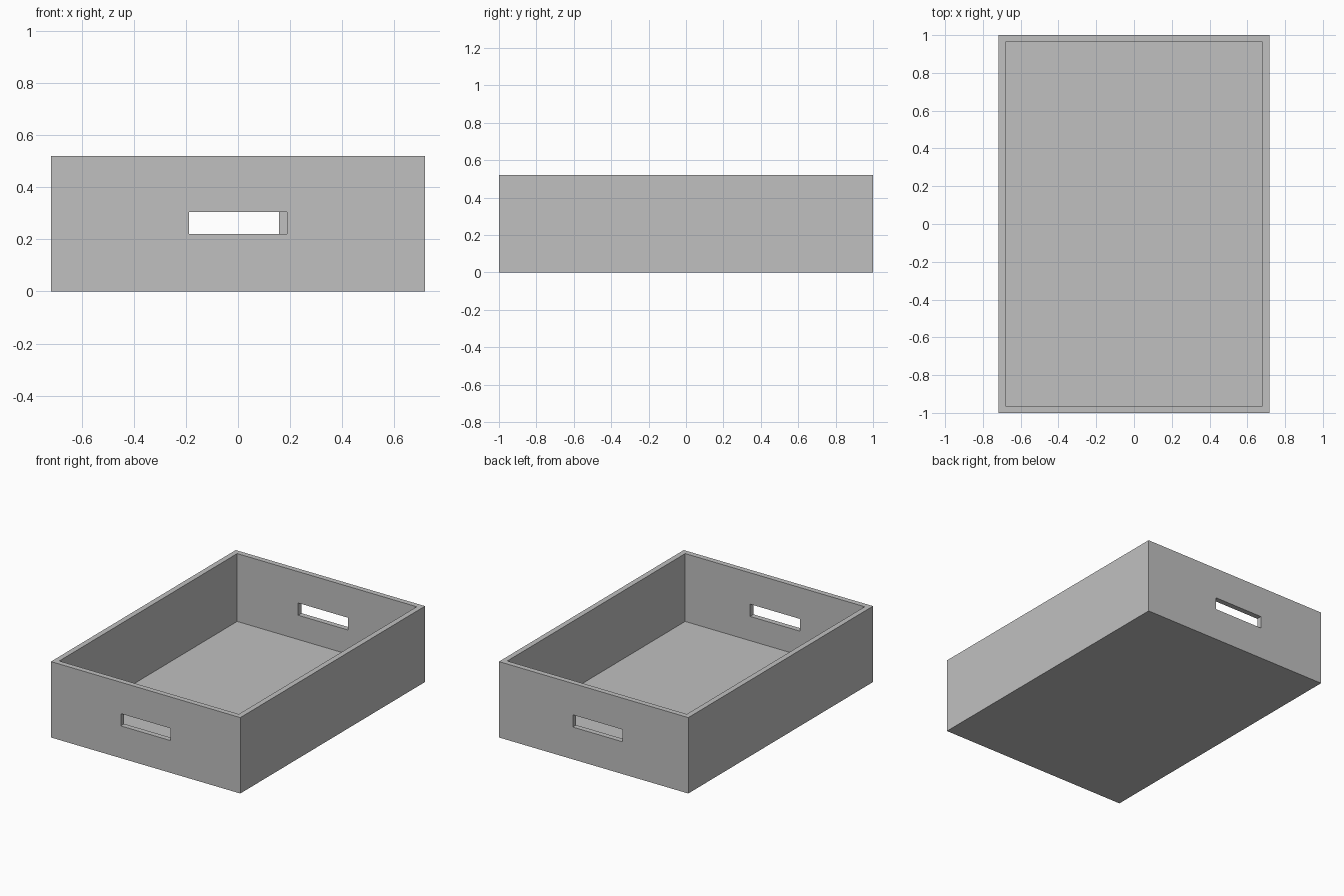
import bpy

W, L, H = 1.435, 2.0, 0.52      # outer size
WALL, FLOOR = 0.037, 0.055      # thicknesses
SLOT_W, SLOT_H, SLOT_Z = 0.376, 0.084, 0.263

default = bpy.data.objects.get("Cube")
if default:
    bpy.data.objects.remove(default, do_unlink=True)

grey = bpy.data.materials.new("light_grey")
grey.use_nodes = True
grey.diffuse_color = (0.527, 0.527, 0.527, 1)
grey.node_tree.nodes["Principled BSDF"].inputs["Base Color"].default_value = grey.diffuse_color


def box(name, size, center):
    bpy.ops.mesh.primitive_cube_add(size=1, location=center)
    ob = bpy.context.object
    ob.name = name
    ob.scale = size
    bpy.ops.object.transform_apply(location=True, rotation=False, scale=True)
    ob.data.materials.append(grey)
    return ob


def cut(target, cutter):
    mod = target.modifiers.new(cutter.name, 'BOOLEAN')
    mod.operation = 'DIFFERENCE'
    mod.solver = 'EXACT'
    mod.object = cutter
    bpy.context.view_layer.objects.active = target
    bpy.ops.object.modifier_apply(modifier=mod.name)
    bpy.data.objects.remove(cutter, do_unlink=True)


# Open tray: solid block with its inside hollowed out
tray = box("tray", (W, L, H), (0, 0, H / 2))
cut(tray, box("cavity", (W - 2 * WALL, L - 2 * WALL, H), (0, 0, FLOOR + H / 2)))

# Hand slots through the end walls; the back one sits slightly off centre
for name, x, side in (("front_slot", 0, -1), ("back_slot", -0.03, 1)):
    cut(tray, box(name, (SLOT_W, WALL * 4, SLOT_H), (x, side * (L - WALL) / 2, SLOT_Z)))
